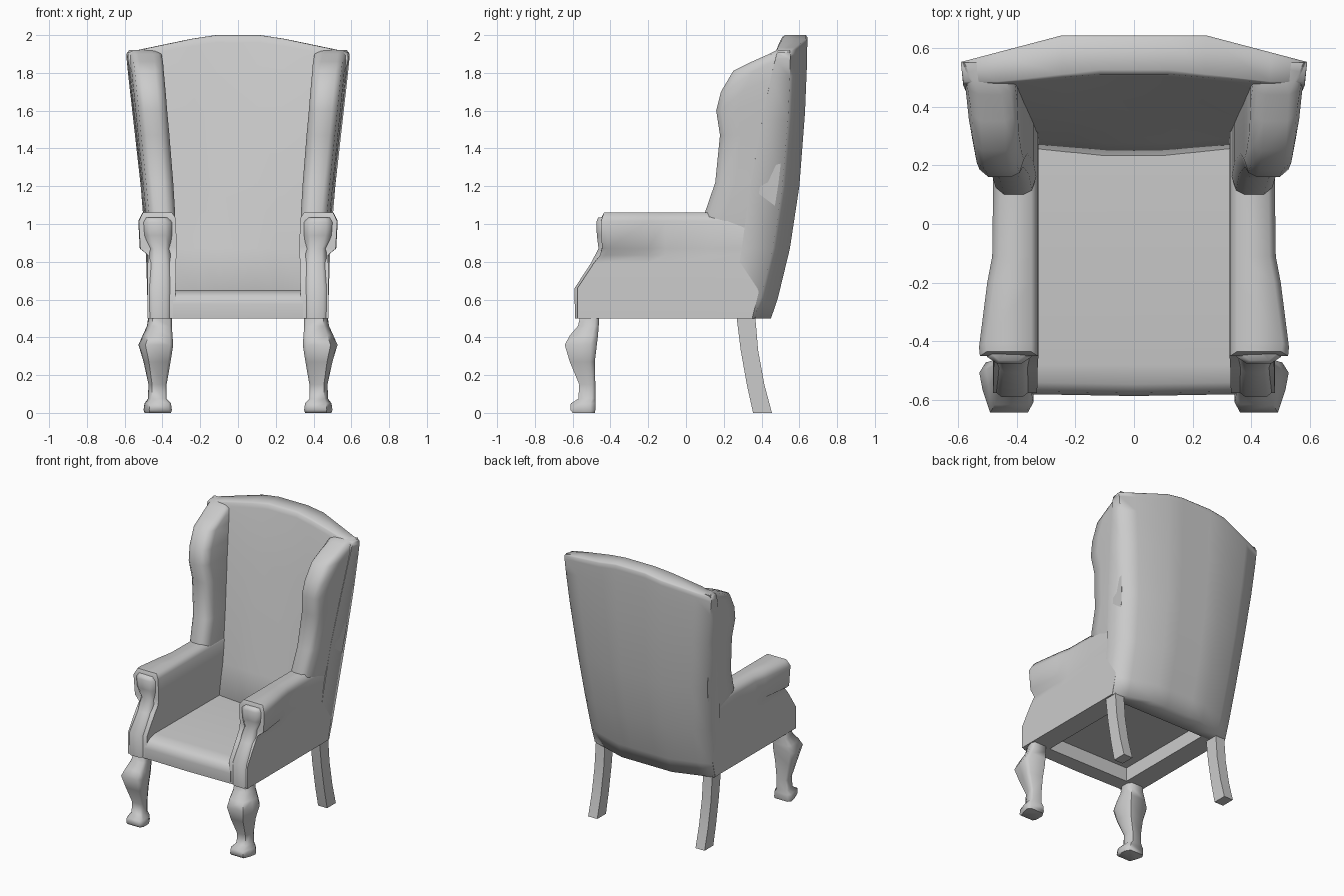
import bpy, bmesh, math

def clamp(v):
    return max(0.0, min(1.0, v))

def loft(name, rings, mirror=False, angle=60):
    """Skin a list of equal-length rings; the ends are closed with strips of quads."""
    bm = bmesh.new()
    vs = [[bm.verts.new(p) for p in r] for r in rings]
    n = len(rings[0])
    for a, b in zip(vs, vs[1:]):
        for i in range(n):
            j = (i + 1) % n
            bm.faces.new((a[i], a[j], b[j], b[i]))
    for r in (vs[0], vs[-1]):
        for i in range(n // 2 - 1):
            bm.faces.new((r[i], r[i + 1], r[n - 2 - i], r[n - 1 - i]))
    bmesh.ops.recalc_face_normals(bm, faces=bm.faces)
    me = bpy.data.meshes.new(name)
    bm.to_mesh(me)
    bm.free()
    ob = bpy.data.objects.new(name, me)
    bpy.context.collection.objects.link(ob)
    bpy.ops.object.select_all(action='DESELECT')
    ob.select_set(True)
    bpy.context.view_layer.objects.active = ob
    bpy.ops.object.shade_smooth_by_angle(angle=math.radians(angle))
    if mirror:
        ob.modifiers.new("Mirror", 'MIRROR')
    return ob

def octagon(z, x0, x1, y0, y1, c=0.3):
    """Rectangle with chamfered corners at height z."""
    cx, cy = (x1 - x0) * c, (y1 - y0) * c
    return [(x0 + cx, y0, z), (x1 - cx, y0, z), (x1, y0 + cy, z), (x1, y1 - cy, z),
            (x1 - cx, y1, z), (x0 + cx, y1, z), (x0, y1 - cy, z), (x0, y0 + cy, z)]

# Back: bowed slab with an arched top
US = [-1, -0.8, -0.42, -0.2, 0.2, 0.42, 0.8, 1]

def back_ring(z, yb, xo, yf, bow):
    outer, inner = [], []
    for u in US:
        a = abs(u)
        zz = z - 0.09 * clamp((a - 0.26) / 0.74) * clamp((z - 1.2) / 0.8)
        outer.append((u * xo, yb - 0.09 * clamp((a - 0.42) / 0.58), zz))
        inner.append((u * (xo - 0.008), yf + bow * clamp((a - 0.2) / 0.6), zz))
    return outer + inner[::-1]

loft("back", [back_ring(*r) for r in (
    (0.5, 0.45, 0.48, 0.30, 0.0), (0.61, 0.487, 0.48, 0.226, 0.03),
    (0.87, 0.55, 0.488, 0.275, 0.02),
    (1.2, 0.60, 0.515, 0.34, 0.0), (1.6, 0.63, 0.555, 0.42, -0.015),
    (1.85, 0.64, 0.58, 0.475, -0.025), (1.96, 0.642, 0.59, 0.503, -0.03),
    (1.99, 0.642, 0.59, 0.51, -0.03), (2.0, 0.635, 0.585, 0.525, -0.04))], angle=80)

# Wings: rounded front edge following the side profile
def wing_ring(z, yf, yb, xi, xo):
    d = min(1, (yb - yf) / 0.2)
    return [(xi, yb, z), (xi, yf + 0.06 * d, z), (xi + 0.015, yf + 0.015 * d, z),
            (xi + 0.045, yf, z), (xo - 0.06, yf, z), (xo - 0.03, yf + 0.025 * d, z),
            (xo - 0.014, yf + 0.11 * d, z), (xo, yb, z)]

loft("wing", [wing_ring(*r) for r in (
    (0.95, 0.09, 0.445, 0.333, 0.486), (1.06, 0.10, 0.465, 0.333, 0.502),
    (1.22, 0.155, 0.49, 0.343, 0.517), (1.47, 0.18, 0.518, 0.363, 0.543),
    (1.6, 0.16, 0.53, 0.375, 0.556), (1.7, 0.185, 0.537, 0.383, 0.566),
    (1.81, 0.25, 0.543, 0.393, 0.577), (1.86, 0.35, 0.547, 0.397, 0.583),
    (1.9, 0.44, 0.55, 0.405, 0.587), (1.92, 0.48, 0.55, 0.43, 0.578))], mirror=True)

# Arms: side panel with a padded roll on top, lofted from front to back
def arm_ring(y_of, roll):
    right = [(0.48, 0.5), (0.48, 0.66), (0.478, 0.79), (0.476, 0.835),
             (roll - 0.008, 0.87), (roll, 1.015), (roll - 0.022, 1.06)]
    left = [(0.33, 0.5), (0.33, 0.66), (0.328, 0.79), (0.326, 0.84),
            (0.326, 0.88), (0.328, 1.03), (0.35, 1.06)]
    return [(x, y_of(i, z), z) for i, (x, z) in enumerate(right)] + \
           [(x, y_of(i, z), z) for i, (x, z) in reversed(list(enumerate(left)))]

FRONT = [-0.575, -0.575, -0.49, -0.455, -0.445, -0.45, -0.435]
loft("arm", [
    arm_ring(lambda i, z: FRONT[i], 0.525),
    arm_ring(lambda i, z: FRONT[i] + 0.03, 0.528),
    arm_ring(lambda i, z: -0.2, 0.50),
    arm_ring(lambda i, z: -0.11, 0.483),
    arm_ring(lambda i, z: 0.12, 0.48),
    arm_ring(lambda i, z: 0.35 + (z - 0.5) * 0.25, 0.488)], mirror=True, angle=65)

# Padded facing on the front of each arm
loft("arm_front_pad", [octagon(z, x0, x1, yf, yf + 0.1, 0.22) for z, x0, x1, yf in (
    (0.5, 0.352, 0.478, -0.588), (0.66, 0.352, 0.478, -0.59), (0.79, 0.355, 0.468, -0.505),
    (0.87, 0.36, 0.468, -0.463), (0.94, 0.35, 0.495, -0.472), (1.01, 0.35, 0.50, -0.475),
    (1.035, 0.37, 0.485, -0.465))], mirror=True)

# Seat: front rail and thin cushion as one profile, open underneath
top = [(-0.575, 0.5), (-0.58, 0.575), (-0.57, 0.615), (-0.54, 0.638), (-0.48, 0.65), (0.33, 0.645)]
under = [(-0.47, 0.5), (-0.47, 0.54), (-0.47, 0.57), (-0.47, 0.6), (-0.44, 0.6), (0.33, 0.6)]
loft("seat", [[(x, y - bulge if y < -0.5 else y, z) for y, z in top + under[::-1]]
              for x, bulge in ((-0.345, 0), (0, 0.006), (0.345, 0))])

# Front legs: cabriole shape whose knee and foot point to the outer corner
def leg_ring(z, x0, x1, y0, y1):
    w, h = x1 - x0, y1 - y0
    return [(x0 + 0.1 * w, y0, z), (x1 - 0.2 * w, y0, z), (x1 - 0.06 * w, y0 + 0.45 * h, z),
            (x1, y0 + 0.8 * h, z), (x1 - 0.12 * w, y1, z), (x0 + 0.15 * w, y1, z),
            (x0, y0 + 0.7 * h, z), (x0, y0 + 0.2 * h, z)]

loft("front_leg", [leg_ring(*r) for r in (
    (0.0, 0.355, 0.495, -0.60, -0.483), (0.015, 0.35, 0.50, -0.612, -0.48),
    (0.05, 0.355, 0.495, -0.61, -0.48), (0.075, 0.378, 0.477, -0.57, -0.48),
    (0.15, 0.378, 0.474, -0.565, -0.48), (0.27, 0.357, 0.50, -0.615, -0.483),
    (0.36, 0.343, 0.527, -0.642, -0.472), (0.41, 0.347, 0.505, -0.615, -0.466),
    (0.46, 0.35, 0.482, -0.572, -0.462), (0.51, 0.35, 0.475, -0.56, -0.46))], mirror=True)

# Back legs: square, swept backwards
loft("back_leg", [[(0.395, y0, z), (0.468, y0, z), (0.468, y1, z), (0.395, y1, z)]
                  for z, y0, y1 in ((0.0, 0.355, 0.455), (0.15, 0.322, 0.415),
                                    (0.33, 0.29, 0.382), (0.53, 0.265, 0.365))], mirror=True)
